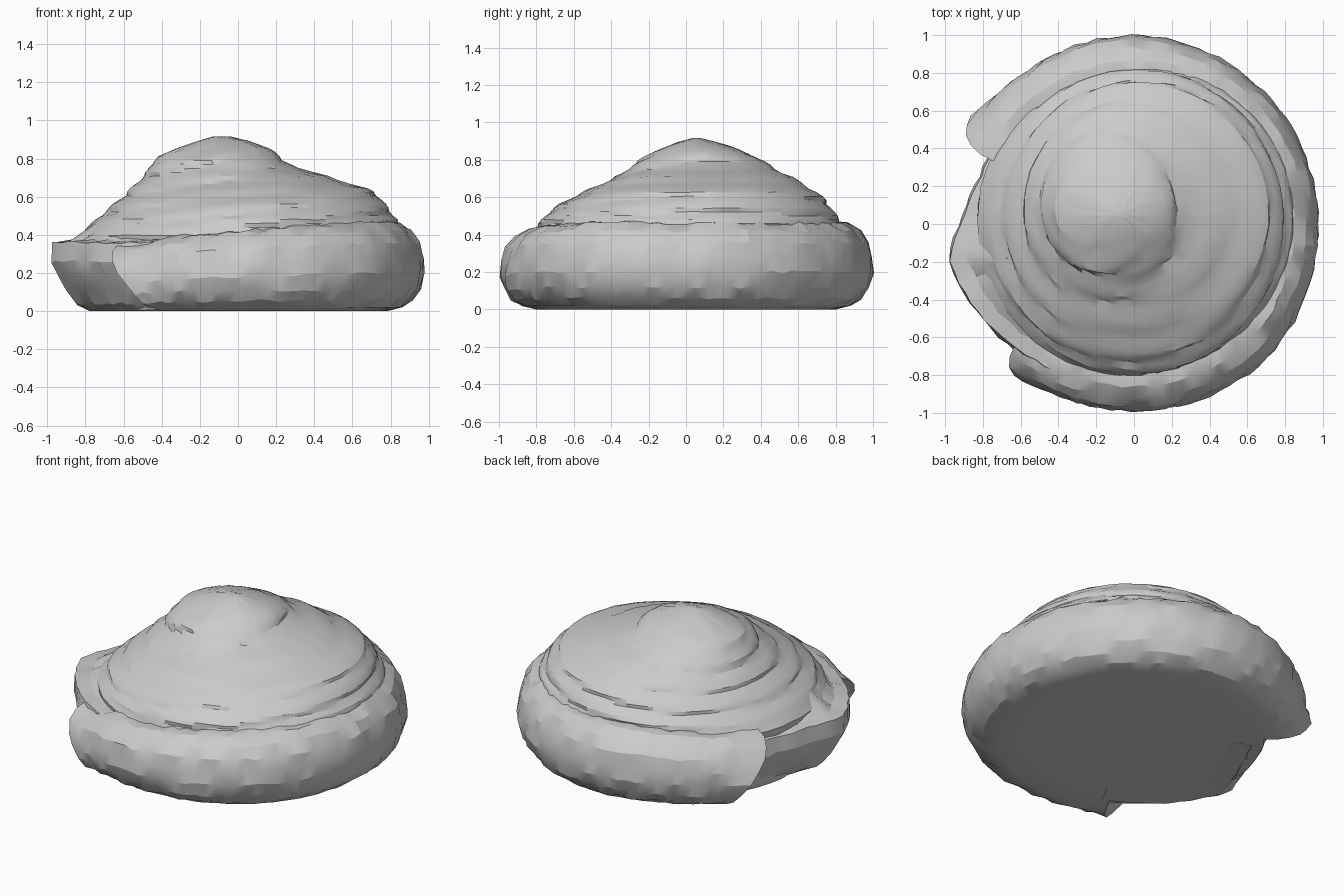
import bpy, bmesh, math, random

random.seed(4)
cube = bpy.data.objects.get("Cube")
if cube:
    bpy.data.objects.remove(cube)

stone = bpy.data.materials.new("grey")
stone.use_nodes = True
stone.diffuse_color = (0.6, 0.6, 0.6, 1)
stone.node_tree.nodes["Principled BSDF"].inputs["Base Color"].default_value = (0.6, 0.6, 0.6, 1)


def jitter(amount):
    return random.uniform(-amount, amount)


def lerp_table(table, a):
    """Piecewise linear lookup in rows of (key, values...)."""
    a = min(max(a, table[0][0]), table[-1][0])
    for low, high in zip(table, table[1:]):
        if a <= high[0]:
            f = (a - low[0]) / (high[0] - low[0])
            return [u + (v - u) * f for u, v in zip(low[1:], high[1:])]


def finish(bm, name):
    bmesh.ops.recalc_face_normals(bm, faces=bm.faces)
    mesh = bpy.data.meshes.new(name)
    bm.to_mesh(mesh)
    bm.free()
    mesh.materials.append(stone)
    obj = bpy.data.objects.new(name, mesh)
    bpy.context.collection.objects.link(obj)
    bpy.ops.object.select_all(action="DESELECT")
    obj.select_set(True)
    bpy.context.view_layer.objects.active = obj
    bpy.ops.object.shade_smooth_by_angle(angle=math.radians(20))


def bridge(bm, a, b, closed):
    n = len(a)
    for i in range(n if closed else n - 1):
        j = (i + 1) % n
        bm.faces.new((a[i], a[j], b[j], b[i]))


def mound(name, tiers, segments=56, levels=44):
    """Lofted off-centre ovals with a tilted ridge winding up the slope."""
    bm = bmesh.new()
    rings = []
    bottom, top = tiers[0][0], tiers[-1][0]
    for n in range(levels + 1):
        z = bottom + (top - bottom) * n / levels
        left, right, front, back = lerp_table(tiers, z)
        cx, cy = (right - left) / 2, (back - front) / 2
        rx, ry = (right + left) / 2, (back + front) / 2
        ridged = 0.42 < z < 0.84
        ring = []
        for i in range(segments):
            t = math.tau * i / segments
            c, s = math.cos(t), math.sin(t)
            # rounded coil: bulges, then steps in sharply
            phase = ((z - 0.07 * c) / 0.09 - t / math.tau) % 1
            bulge = 0.022 * math.sin(math.pi * phase ** 0.7) - 0.012 if ridged else 0
            bulge += jitter(0.004)
            ring.append(bm.verts.new((cx + c * (rx + bulge), cy + s * (ry + bulge),
                                      z + jitter(0.002))))
        rings.append(ring)
    for a, b in zip(rings, rings[1:]):
        bridge(bm, a, b, True)
    bm.faces.new(rings[0])
    bm.faces.new(rings[-1])
    finish(bm, name)


def coil(name, section, start, end, steps, reach, height, lean):
    """Sweep a closed (radius, z) section around the centre."""
    bm = bmesh.new()
    rings = []
    for i in range(steps + 1):
        f = i / steps
        a = start + (end - start) * f
        k, = lerp_table(reach, a)
        h, = lerp_table(height, a)
        ring = []
        for r, z in section:
            # the end faces lean outwards towards the top
            shift = lean * (z - 0.3) * (max(0, f * 8 - 7) - max(0, 1 - f * 8))
            t = math.radians(a + shift)
            rr = k * r + jitter(0.008)
            ring.append(bm.verts.new((rr * math.cos(t), rr * math.sin(t),
                                      z * h + (jitter(0.009) if z > 0.02 else 0))))
        rings.append(ring)
    for a, b in zip(rings, rings[1:]):
        bridge(bm, a, b, True)
    for cap in (rings[0], rings[-1]):
        bmesh.ops.triangulate(bm, faces=[bm.faces.new(cap)])
    finish(bm, name)


# Stepped upper layers: height, then reach to -x, +x, -y, +y
mound("stacked_mound", [
    (0.005, 0.74, 0.76, 0.76, 0.78),
    (0.20, 0.80, 0.82, 0.79, 0.82),
    (0.40, 0.83, 0.85, 0.81, 0.84),
    (0.48, 0.74, 0.83, 0.77, 0.82),
    (0.56, 0.65, 0.77, 0.68, 0.76),
    (0.60, 0.60, 0.74, 0.60, 0.73),
    (0.64, 0.56, 0.69, 0.53, 0.67),
    (0.67, 0.53, 0.57, 0.44, 0.62),
    (0.71, 0.49, 0.47, 0.38, 0.56),
    (0.74, 0.47, 0.33, 0.31, 0.49),
    (0.80, 0.43, 0.22, 0.25, 0.40),
    (0.85, 0.33, 0.17, 0.15, 0.30),
    (0.89, 0.22, 0.06, 0.06, 0.18),
    (0.915, 0.13, -0.04, -0.03, 0.08),
])

# Broad bottom coil, open on one side
coil("outer_coil",
     [(0.6, 0.01), (0.8, 0), (0.88, 0.02), (0.94, 0.06), (0.98, 0.12), (1.0, 0.2),
      (0.995, 0.28), (0.975, 0.36), (0.93, 0.42), (0.87, 0.46), (0.8, 0.47), (0.6, 0.44)],
     -129, 150, 80,
     [(-129, 1.03), (-120, 1.0), (-90, 0.99), (-45, 1.0), (0, 0.975), (45, 0.98),
      (90, 1.0), (120, 0.99), (140, 1.0), (150, 1.03)],
     [(-129, 0.74), (-110, 0.84), (-80, 0.92), (-40, 1.0), (110, 1.0), (150, 0.88)], 35)

# Coil tip pushed out through the gap
coil("inner_coil_tip",
     [(0.5, 0.01), (0.8, 0), (0.86, 0.04), (0.92, 0.12), (0.97, 0.19), (1.0, 0.26),
      (0.99, 0.36), (0.9, 0.37), (0.82, 0.42), (0.7, 0.5), (0.5, 0.5)],
     145, 245, 28,
     [(145, 0.84), (165, 0.86), (177, 0.91), (191, 1.0), (212, 0.95), (245, 0.88)],
     [(145, 0.95), (190, 1.0), (245, 1.0)], 0)
